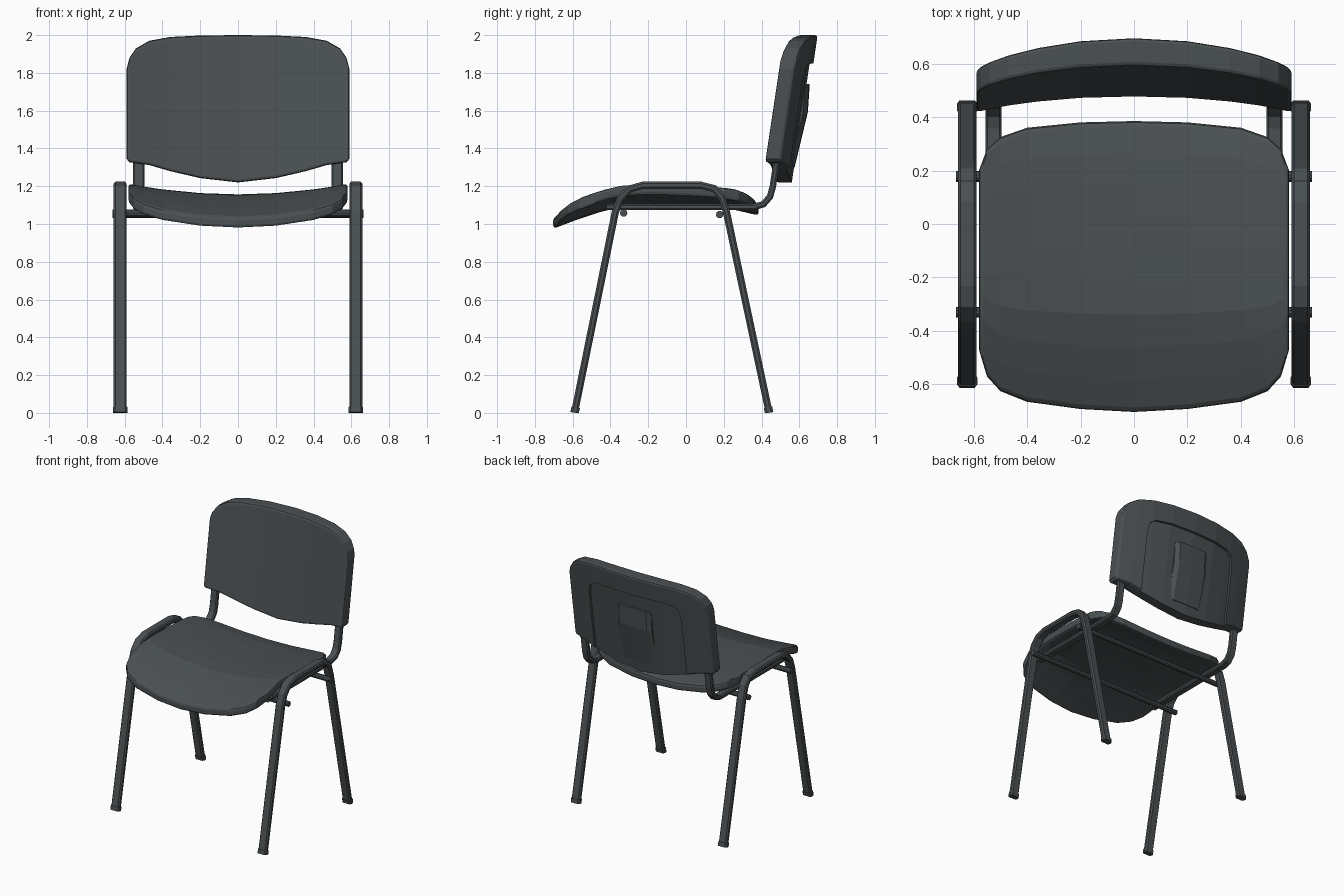
import bpy, bmesh, math
from mathutils import Vector

if "Cube" in bpy.data.objects:
    bpy.data.objects.remove(bpy.data.objects["Cube"])

mat = bpy.data.materials.new("dark_slate")
mat.diffuse_color = (0.07, 0.08, 0.085, 1)
mat.use_nodes = True
mat.node_tree.nodes["Principled BSDF"].inputs["Base Color"].default_value = mat.diffuse_color


def finish(name, bm):
    bmesh.ops.recalc_face_normals(bm, faces=bm.faces)
    me = bpy.data.meshes.new(name)
    bm.to_mesh(me)
    bm.free()
    me.materials.append(mat)
    ob = bpy.data.objects.new(name, me)
    bpy.context.collection.objects.link(ob)
    return ob


def interp(table, v):
    for (a, fa), (b, fb) in zip(table, table[1:]):
        if v <= b:
            return fa + (fb - fa) * max(0, (v - a) / (b - a))
    return table[-1][1]


def slab(name, half, rows, surf, bevel=0.0):
    """Closed curved panel: half = (x, low, high) columns, surf(x, v, side) gives points."""
    cols = [(-x, a, b) for x, a, b in reversed(half[1:])] + half
    bm = bmesh.new()
    n, m = len(cols), rows + 1
    g = [[[bm.verts.new(surf(x, a + (b - a) * j / rows, s)) for j in range(m)]
          for x, a, b in cols] for s in (0, 1)]
    for s in (0, 1):
        for i in range(n - 1):
            for j in range(rows):
                bm.faces.new((g[s][i][j], g[s][i + 1][j], g[s][i + 1][j + 1], g[s][i][j + 1]))
    rim = [(i, 0) for i in range(n)] + [(n - 1, j) for j in range(1, m)]
    rim += [(i, rows) for i in range(n - 2, -1, -1)] + [(0, j) for j in range(rows - 1, 0, -1)]
    for (i, j), (k, l) in zip(rim, rim[1:] + rim[:1]):
        bm.faces.new((g[0][i][j], g[0][k][l], g[1][k][l], g[1][i][j]))
    ob = finish(name, bm)
    if bevel:
        mod = ob.modifiers.new("rounded_rim", 'BEVEL')
        mod.width = bevel
        mod.segments = 2
        mod.limit_method = 'ANGLE'
        mod.angle_limit = math.radians(50)
    return ob


def tube(name, path, x0, hw, ht):
    """Flattened tube swept along a (y, z) path at x = x0."""
    pts = [Vector(p) for p in path]
    bm = bmesh.new()
    rings = []
    for i, p in enumerate(pts):
        d0 = (p - pts[i - 1]).normalized() if i else (pts[1] - p).normalized()
        d1 = (pts[i + 1] - p).normalized() if i < len(pts) - 1 else d0
        t = (d0 + d1).normalized()
        nrm = Vector((-t.y, t.x)) / max(t.dot(d0), 0.5)
        ring = []
        for u, w in ((1, .45), (.75, 1), (-.75, 1), (-1, .45), (-1, -.45), (-.75, -1), (.75, -1), (1, -.45)):
            q = p + nrm * w * ht
            ring.append(bm.verts.new((x0 + u * hw, q.x, max(q.y, 0))))
        rings.append(ring)
    for a, b in zip(rings, rings[1:]):
        for k in range(8):
            bm.faces.new((a[k], a[(k + 1) % 8], b[(k + 1) % 8], b[k]))
    bm.faces.new(rings[0])
    bm.faces.new(rings[-1])
    return finish(name, bm)


# Seat: dished across, with a waterfall front edge
seat_top = [(-.70, 1.035), (-.6, 1.075), (-.45, 1.125), (-.33, 1.155), (-.15, 1.158),
            (.1, 1.148), (.3, 1.13), (.385, 1.105)]


def seat_surf(x, y, s):
    return (x, y, interp(seat_top, y) + 0.055 * (abs(x) / .58) ** 2 - s * 0.06)


slab("seat", [(0, -.703, .385), (.2, -.692, .38), (.4, -.665, .36), (.5, -.625, .325),
              (.55, -.57, .28), (.58, -.47, .2)], 9, seat_surf, 0.016)


# Backrest: tilted and bowed panel
def back_point(x, z, d):
    return (x, .475 + .15 * (z - 1.22) - .075 * (x / .59) ** 2 + d, z)


def back_surf(x, z, s):
    return back_point(x, z, s * (.105 - .02 * (x / .59) ** 2))


back = slab("backrest", [(0, 1.22, 2.0), (.2, 1.243, 1.998), (.36, 1.28, 1.99), (.47, 1.312, 1.97),
                         (.54, 1.322, 1.93), (.575, 1.327, 1.88), (.59, 1.345, 1.82)],
            4, back_surf, 0.014)

# Recess in the rear of the backrest
cutter = slab("recess_cutter", [(0, 1.1, 1.85), (.2, 1.1, 1.85), (.33, 1.1, 1.84), (.375, 1.1, 1.81),
                                (.39, 1.1, 1.74)], 2,
              lambda x, z, s: back_point(x, z, (.085 - .02 * (x / .59) ** 2) + s * .1))
cutter.hide_render = True
cutter.display_type = 'WIRE'
cut = back.modifiers.new("recess", 'BOOLEAN')
cut.operation = 'DIFFERENCE'
cut.solver = 'EXACT'
cut.object = cutter

# Raised pad inside the recess
pad_depth = [(1.3, .088), (1.6, .115), (1.74, .102)]
slab("rear_pad", [(0, 1.3, 1.74), (.115, 1.3, 1.74), (.145, 1.3, 1.73)], 3,
     lambda x, z, s: back_point(x, z, (interp(pad_depth, z) - (.02 if abs(x) > .13 else 0)) if s else .06))

# Side frames, feet and back supports
leg_path = [(-.59, 0), (-.375, 1.06), (-.35, 1.13), (-.30, 1.185), (-.23, 1.205), (.08, 1.205),
            (.15, 1.187), (.19, 1.14), (.215, 1.06), (.44, 0)]
support_path = [(-.42, 1.09), (.36, 1.09), (.41, 1.105), (.445, 1.145), (.46, 1.2), (.497, 1.45)]
for side, sx in (("left", -1), ("right", 1)):
    tube(side + "_leg_frame", leg_path, sx * .624, .034, .019)
    tube(side + "_front_foot", [(-.59, 0), (-.584, .03)], sx * .624, .038, .023)
    tube(side + "_rear_foot", [(.44, 0), (.434, .03)], sx * .624, .038, .023)
    tube(side + "_back_support", support_path, sx * .525, .03, .017)

# Crossbars under the seat
for name, y, z in (("front_crossbar", -.33, 1.058), ("rear_crossbar", .178, 1.05)):
    bpy.ops.mesh.primitive_cylinder_add(vertices=10, radius=.02, depth=1.33, location=(0, y, z),
                                        rotation=(0, math.pi / 2, 0))
    bar = bpy.context.object
    bar.name = name
    bar.data.materials.append(mat)
